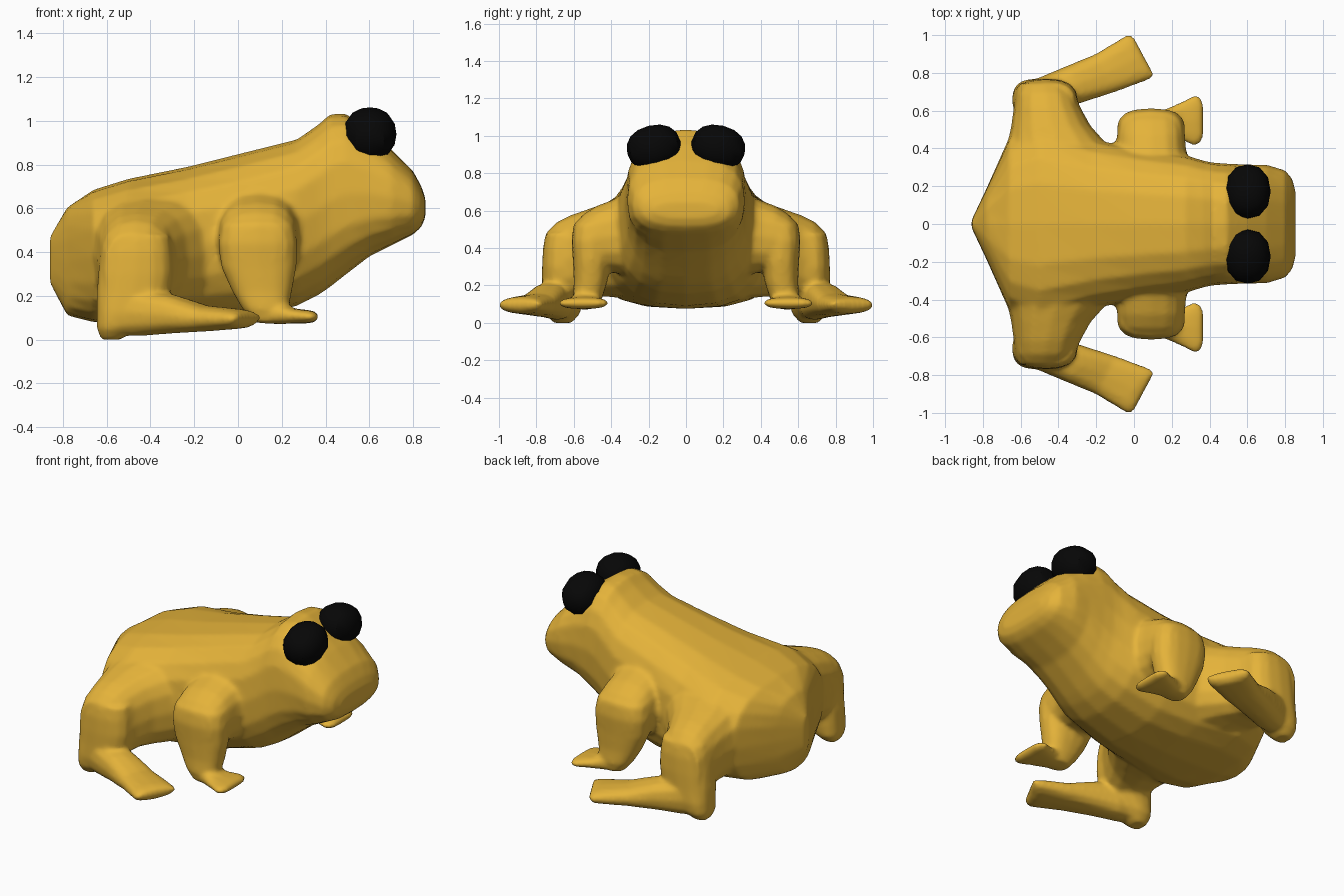
import bpy, bmesh, math
from mathutils import Vector

if "Cube" in bpy.data.objects:
    bpy.data.objects.remove(bpy.data.objects["Cube"])


def material(name, rgb):
    m = bpy.data.materials.new(name)
    m.diffuse_color = (*rgb, 1)
    m.use_nodes = True
    m.node_tree.nodes["Principled BSDF"].inputs["Base Color"].default_value = m.diffuse_color
    return m


skin = material("golden_skin", (0.78, 0.45, 0.042))
black = material("eye_black", (0.002, 0.002, 0.002))
skin_parts = []


def power_of(value, e):
    return math.copysign(abs(value) ** e, value)


def finish(name, bm, mat, angle):
    bmesh.ops.recalc_face_normals(bm, faces=bm.faces[:])
    me = bpy.data.meshes.new(name)
    bm.to_mesh(me)
    bm.free()
    me.materials.append(mat)
    ob = bpy.data.objects.new(name, me)
    bpy.context.collection.objects.link(ob)
    bpy.ops.object.select_all(action='DESELECT')
    ob.select_set(True)
    bpy.context.view_layer.objects.active = ob
    bpy.ops.object.shade_smooth_by_angle(angle=math.radians(angle))
    return ob


def loft(name, rings, n=16, power=2.5):
    """Skin rounded-box rings, each given as centre and two half-axis vectors."""
    bm = bmesh.new()
    loops = []
    for c, u, v in rings:
        loop = []
        for i in range(n):
            t = 2 * math.pi * i / n
            a = power_of(math.cos(t), 2 / power)
            b = power_of(math.sin(t), 2 / power)
            loop.append(bm.verts.new(Vector(c) + Vector(u) * a + Vector(v) * b))
        loops.append(loop)
    for p, q in zip(loops, loops[1:]):
        for i in range(n):
            j = (i + 1) % n
            bm.faces.new((p[i], p[j], q[j], q[i]))
    bm.faces.new(loops[0])
    bm.faces.new(loops[-1])
    skin_parts.append(finish(name, bm, skin, 50))


# body and head: x, bottom, top, half width
profile = [(-.86, .26, .47, .02), (-.78, .11, .605, .19), (-.66, .08, .685, .46),
           (-.5, .075, .735, .53), (-.23, .075, .79, .45), (.03, .092, .855, .40),
           (.27, .155, .915, .365), (.37, .205, .985, .335), (.42, .24, 1.03, .325),
           (.49, .295, 1.035, .32), (.6, .38, .955, .315), (.7, .43, .87, .315),
           (.8, .48, .77, .285), (.838, .515, .70, .24), (.856, .56, .645, .17)]
loft("body", [((x, 0, (b + t) / 2), (0, w, 0), (0, 0, (t - b) / 2))
              for x, b, t, w in profile], n=20, power=2.6)


def column(name, rows, s):
    # upright limb: x, y, z, half length, half width
    loft(name, [((x, s * y, z), (rx, 0, 0), (0, ry, 0)) for x, y, z, rx, ry in rows])


def sideways(name, rows, s):
    # part growing out of the flank: y, x min, x max, z min, z max
    loft(name, [(((a + b) / 2, s * y, (c + d) / 2), ((b - a) / 2, 0, 0), (0, 0, (d - c) / 2))
                for y, a, b, c, d in rows])


def foot(name, rows, yaw, s):
    # lying limb: x, y, z, half width, half height
    d = Vector((-math.sin(yaw), s * math.cos(yaw), 0))
    loft(name, [((x, s * y, z), d * w, (0, 0, h)) for x, y, z, w, h in rows], n=12)


for s, side in ((1, "left"), (-1, "right")):
    sideways("haunch_" + side, [
        (.25, -.74, .0, .12, .70), (.42, -.672, -.14, .14, .645), (.52, -.65, -.23, .14, .61),
        (.62, -.637, -.285, .12, .575), (.69, -.628, -.31, .12, .54),
        (.745, -.61, -.35, .14, .485)], s)
    column("hind_leg_" + side, [
        (-.46, .64, .48, .15, .11), (-.465, .645, .40, .165, .12), (-.468, .65, .30, .172, .12),
        (-.478, .655, .21, .168, .115), (-.52, .66, .12, .125, .11),
        (-.56, .66, .05, .085, .095), (-.58, .66, 0, .045, .05)], s)
    foot("hind_foot_" + side, [
        (-.58, .66, .10, .07, .08), (-.45, .69, .125, .10, .11), (-.30, .745, .118, .108, .09),
        (-.15, .80, .097, .115, .06), (0, .872, .095, .132, .046),
        (.025, .885, .095, .135, .04), (.05, .892, .10, .122, .02)], math.radians(28), s)
    sideways("shoulder_" + side, [
        (.30, -.12, .30, .25, .70), (.40, -.095, .275, .27, .655),
        (.48, -.09, .27, .28, .625), (.55, -.075, .255, .30, .58),
        (.595, -.03, .22, .33, .53)], s)
    column("front_leg_" + side, [
        (.09, .50, .53, .165, .10), (.09, .505, .44, .182, .108), (.095, .505, .33, .172, .10),
        (.11, .51, .22, .137, .09), (.125, .525, .14, .105, .08), (.14, .53, .08, .07, .06)], s)
    foot("front_foot_" + side, [
        (.09, .53, .115, .05, .04), (.19, .54, .116, .08, .046), (.26, .545, .108, .108, .034),
        (.32, .548, .105, .138, .031), (.348, .55, .105, .13, .026),
        (.365, .55, .105, .10, .014)], 0, s)

    # boxy faceted eye, flat at the back and underneath
    bm = bmesh.new()
    bmesh.ops.create_uvsphere(bm, u_segments=12, v_segments=8, radius=1)
    tilt = s * math.radians(-14)
    for v in bm.verts:
        x, y, z = (power_of(c, .9) * r for c, r in zip(v.co, (.122, .146, .118)))
        v.co = (max(.602 + x, .486),
                s * .172 + y * math.cos(tilt) - z * math.sin(tilt),
                max(.939 + y * math.sin(tilt) + z * math.cos(tilt), .825))
    finish("eye_" + side, bm, black, 30)

# fuse the skin parts into one softly blended surface
bpy.ops.object.select_all(action='DESELECT')
for ob in skin_parts:
    ob.select_set(True)
bpy.context.view_layer.objects.active = skin_parts[0]
bpy.ops.object.join()
body = bpy.context.view_layer.objects.active
remesh = body.modifiers.new("blend", 'REMESH')
remesh.mode = 'VOXEL'
remesh.voxel_size = 0.014
remesh.use_smooth_shade = True
soften = body.modifiers.new("soften", 'SMOOTH')
soften.factor = 0.5
soften.iterations = 6
